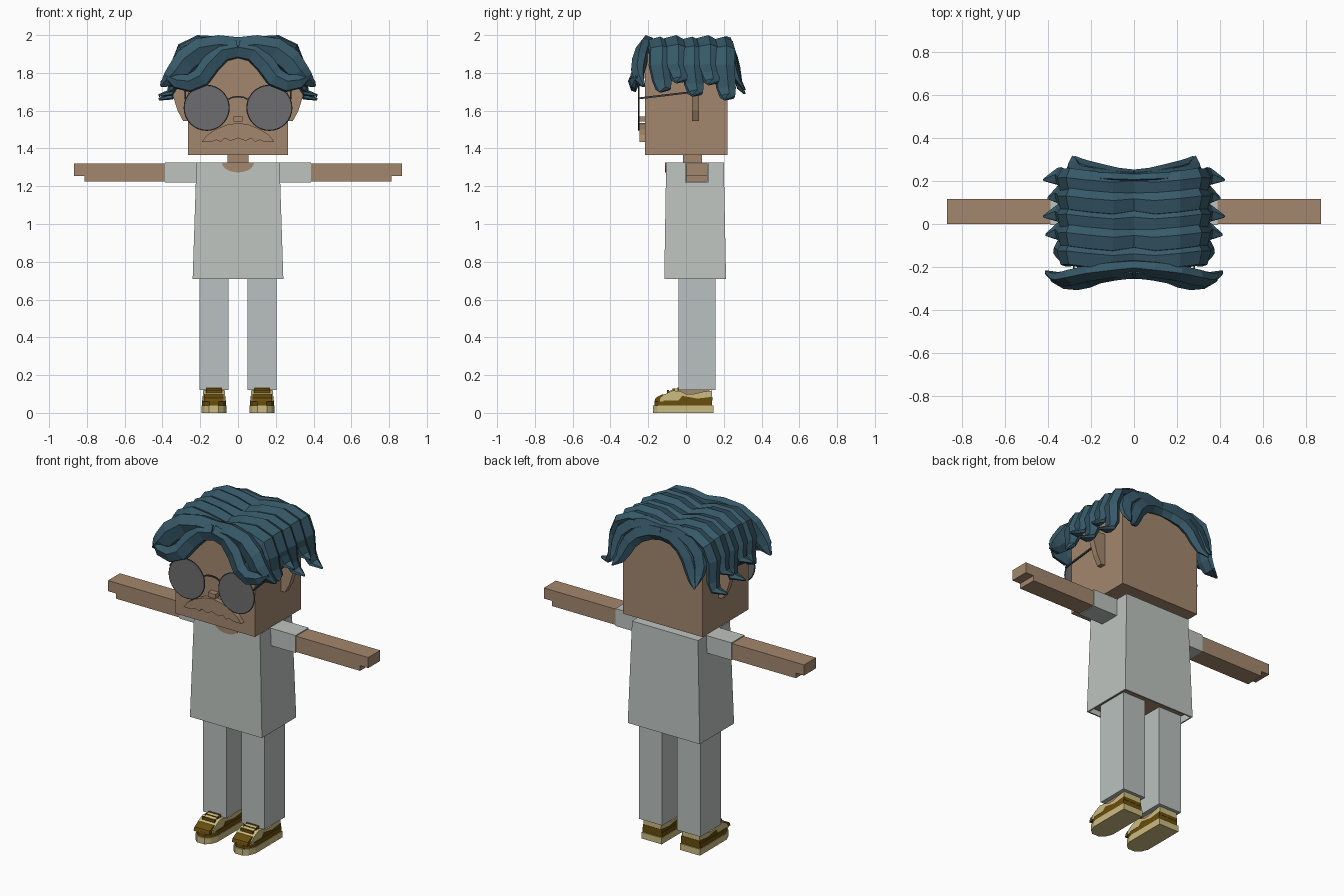
import bpy, bmesh, math
from mathutils import Vector

cube = bpy.data.objects.get("Cube")
if cube:
    bpy.data.objects.remove(cube, do_unlink=True)


def material(name, r, g, b):
    m = bpy.data.materials.new(name)
    m.use_nodes = True
    m.diffuse_color = (r, g, b, 1)
    m.node_tree.nodes["Principled BSDF"].inputs["Base Color"].default_value = (r, g, b, 1)
    return m


SKIN = material("skin tan", .37, .245, .155)
SHIRT = material("shirt grey", .51, .55, .525)
TROUSERS = material("trouser grey", .49, .535, .525)
HAIR = material("hair blue", .038, .1, .14)
LENS = material("lens grey", .155, .155, .16)
FRAME = material("frame dark", .045, .05, .06)
CREAM = material("shoe cream", .6, .5, .22)
BROWN = material("shoe brown", .14, .076, .004)


def finish(name, bm, mat, mirror=False):
    bmesh.ops.recalc_face_normals(bm, faces=bm.faces[:])
    me = bpy.data.meshes.new(name)
    bm.to_mesh(me)
    bm.free()
    me.materials.append(mat)
    ob = bpy.data.objects.new(name, me)
    bpy.context.collection.objects.link(ob)
    if mirror:
        ob.modifiers.new("Mirror", "MIRROR").use_mirror_merge = False
    return ob


# Extrude a flat outline along the axis its plane leaves out
def prism(name, plane, pts, lo, hi, mat, mirror=False):
    place = {"xz": lambda a, b, d: (a, d, b),
             "yz": lambda a, b, d: (d, a, b),
             "xy": lambda a, b, d: (a, b, d)}[plane]
    bm = bmesh.new()
    rings = [[bm.verts.new(place(a, b, d)) for a, b in pts] for d in (lo, hi)]
    for ring in rings:
        bm.faces.new(ring)
    n = len(pts)
    for i in range(n):
        j = (i + 1) % n
        bm.faces.new((rings[0][i], rings[0][j], rings[1][j], rings[1][i]))
    return finish(name, bm, mat, mirror)


def box(name, x, y, z, mat, mirror=False):
    pts = [(x[0], y[0]), (x[1], y[0]), (x[1], y[1]), (x[0], y[1])]
    return prism(name, "xy", pts, z[0], z[1], mat, mirror)


# Tapered lock of hair: a ridged section swept along a path
def lock(name, pts, width, thick, across=None, facing=None, taper=(.9, 1, 1, 1, .9, .7, .1)):
    pts = [Vector(p) for p in pts]
    section = ((-.5, -.25), (-.42, .2), (.12, .5), (.5, .05), (.4, -.4), (-.1, -.5))
    bm, rings = bmesh.new(), []
    for i, p in enumerate(pts):
        t = (pts[min(i + 1, len(pts) - 1)] - pts[max(i - 1, 0)]).normalized()
        if across:
            w = Vector(across)
            n = t.cross(w).normalized()
        else:
            n = Vector(facing)
            w = n.cross(t).normalized()
        k = taper[round(i * (len(taper) - 1) / (len(pts) - 1))]
        rings.append([bm.verts.new(p + w * a * width * k + n * b * thick * max(k, .25))
                      for a, b in section])
    for r, s in zip(rings, rings[1:]):
        for i in range(len(section)):
            j = (i + 1) % len(section)
            bm.faces.new((r[i], r[j], s[j], s[i]))
    bm.faces.new(rings[0])
    bm.faces.new(rings[-1])
    return finish(name, bm, HAIR, True)


# Head, neck, ears
box("head", (-.265, .265), (-.217, .22), (1.365, 1.905), SKIN)
box("neck", (-.055, .055), (-.016, .085), (1.3, 1.37), SKIN)
prism("ears", "xz", [(.26, 1.545), (.29, 1.545), (.32, 1.6), (.345, 1.68), (.34, 1.74), (.26, 1.74)],
      .033, .068, SKIN, True)

# Nose and moustache
box("nose", (-.025, .025), (-.252, -.21), (1.543, 1.57), SKIN)
prism("moustache", "xz",
      [(0, 1.535), (.06, 1.525), (.12, 1.5), (.165, 1.47), (.192, 1.435), (.14, 1.435),
       (.115, 1.445), (.09, 1.435), (.07, 1.455), (.04, 1.44), (0, 1.455)],
      -.245, -.21, SKIN, True)

# Round glasses
circle = [(math.cos(a * math.tau / 32), math.sin(a * math.tau / 32)) for a in range(32)]
prism("lenses", "xz", [(.166 + .118 * c, 1.615 + .118 * s) for c, s in circle],
      -.253, -.246, LENS, True)
bpy.ops.mesh.primitive_torus_add(major_radius=.119, minor_radius=.003, major_segments=32,
                                 minor_segments=4, rotation=(math.pi / 2, 0, 0),
                                 location=(.166, -.25, 1.615))
rim = bpy.context.object
rim.name = "lens_rims"
bpy.ops.object.transform_apply(location=True, rotation=True)
rim.data.materials.append(FRAME)
rim.modifiers.new("Mirror", "MIRROR").use_mirror_merge = False
prism("glasses_bridge", "xz", [(0, 1.678), (.03, 1.675), (.058, 1.66), (.055, 1.653), (.03, 1.667),
                               (0, 1.67)], -.254, -.246, FRAME, True)
prism("glasses_temples", "yz", [(-.25, 1.66), (-.25, 1.67), (.045, 1.705), (.045, 1.695)],
      .276, .283, FRAME, True)

# Torso under an open-bottomed shirt
box("torso", (-.21, .21), (-.09, .185), (.73, 1.3), SKIN)
bm = bmesh.new()
low, top = [[bm.verts.new((x, y, z)) for x, y in ((-w, f), (w, f), (w, b), (-w, b))]
            for w, f, b, z in ((.24, -.115, .212, .71), (.22, -.105, .2, 1.325))]
for i in range(4):
    j = (i + 1) % 4
    bm.faces.new((low[i], low[j], top[j], top[i]))
bm.faces.new(top)
shirt = finish("shirt", bm, SHIRT)
shell = shirt.modifiers.new("Thickness", "SOLIDIFY")
shell.thickness = .012
neckline = [(.085 * math.cos(a * math.pi / 10), 1.326 - .053 * math.sin(a * math.pi / 10))
            for a in range(11)]
prism("neckline", "xz", neckline, -.11, .06, SKIN)

# Sleeves, arms and legs
box("sleeves", (.2, .387), (-.004, .12), (1.22, 1.325), SHIRT, True)
prism("arms", "xz", [(.36, 1.224), (.813, 1.224), (.813, 1.255), (.868, 1.255), (.868, 1.319), (.36, 1.319)],
      .001, .115, SKIN, True)
box("legs", (.05, .204), (-.04, .155), (.12, .76), TROUSERS, True)

# Shoes
def footprint(inset):
    half = [(.067, .145), (.067, -.11), (.05, -.152), (.025, -.174)]
    k = 1 - inset / .067
    side = [(x * k, y * k) for x, y in half]
    return [(.1275 + x, y) for x, y in side] + [(.1275 - x, y) for x, y in reversed(side)]


prism("shoe_soles", "xy", footprint(0), 0, .038, CREAM, True)
prism("shoe_bands", "xy", footprint(.003), .038, .066, BROWN, True)
prism("shoe_uppers", "yz", [(.138, .06), (.138, .118), (.09, .112), (.04, .1), (0, .1), (-.03, .115),
                            (-.07, .118), (-.11, .1), (-.135, .08), (-.14, .06)],
      .069, .186, CREAM, True)
prism("shoe_toe_caps", "yz", [(-.168, .06), (-.16, .08), (-.13, .096), (-.105, .1), (-.115, .06)],
      .076, .179, BROWN, True)
prism("shoe_tongues", "yz", [(-.02, .1), (-.035, .13), (-.06, .13), (-.1, .11), (-.1, .1)],
      .092, .163, CREAM, True)
for i, y in enumerate((-.095, -.065, -.04)):
    box(f"shoe_laces_{i + 1}", (.086, .169), (y - .006, y + .006), (.105, .122 + i * .006), BROWN, True)
prism("shoe_side_stripes", "yz", [(.14, .066), (.14, .085), (.06, .076), (-.02, .09), (-.04, .066)],
      .066, .189, BROWN, True)
box("ankles", (.078, .178), (-.03, .125), (.08, .125), SKIN, True)

# Side rows of hair, parted in the middle: (y, tip x, tip z)
rows = [(-.15, .37, 1.69), (-.065, .41, 1.74), (.02, .42, 1.67), (.105, .4, 1.73), (.19, .42, 1.65)]
for i, (y, tx, tz) in enumerate(rows):
    up = .008 * (i % 2)
    path = [(0, y, 1.935), (.1, y - .01, 1.958 + up), (.21, y, 1.965 + up), (.295, y + .012, 1.925 + up),
            (.33, y + .01, 1.84), (.335, y + .022, tz + .07), (.355, y + .03, tz + .025), (tx, y + .015, tz + .01)]
    lock(f"side_hair_{i + 1}", path, .115, .055, across=(0, 1, 0))

# Swept fringe at the front
lock("fringe_inner", [(0, -.225, 1.925), (.08, -.232, 1.91), (.145, -.245, 1.845), (.195, -.265, 1.775),
                      (.26, -.28, 1.745), (.33, -.28, 1.755), (.385, -.26, 1.785)], .105, .06, facing=(0, -1, 0))
lock("fringe_outer", [(0, -.2, 1.93), (.1, -.21, 1.935), (.2, -.225, 1.92), (.275, -.245, 1.865),
                      (.32, -.255, 1.805), (.36, -.25, 1.765), (.41, -.225, 1.73)], .13, .08, facing=(0, -1, 0))

# Curtain locks at the back
lock("back_hair_inner", [(0, .23, 1.925), (.07, .235, 1.92), (.14, .25, 1.89), (.19, .262, 1.84),
                         (.22, .272, 1.78), (.245, .285, 1.73), (.275, .31, 1.69)], .095, .05, facing=(0, 1, 0))
lock("back_hair_outer", [(0, .22, 1.935), (.1, .225, 1.945), (.19, .23, 1.925), (.25, .24, 1.87),
                         (.27, .255, 1.81), (.275, .275, 1.76), (.285, .31, 1.71)], .1, .06, facing=(0, 1, 0))
